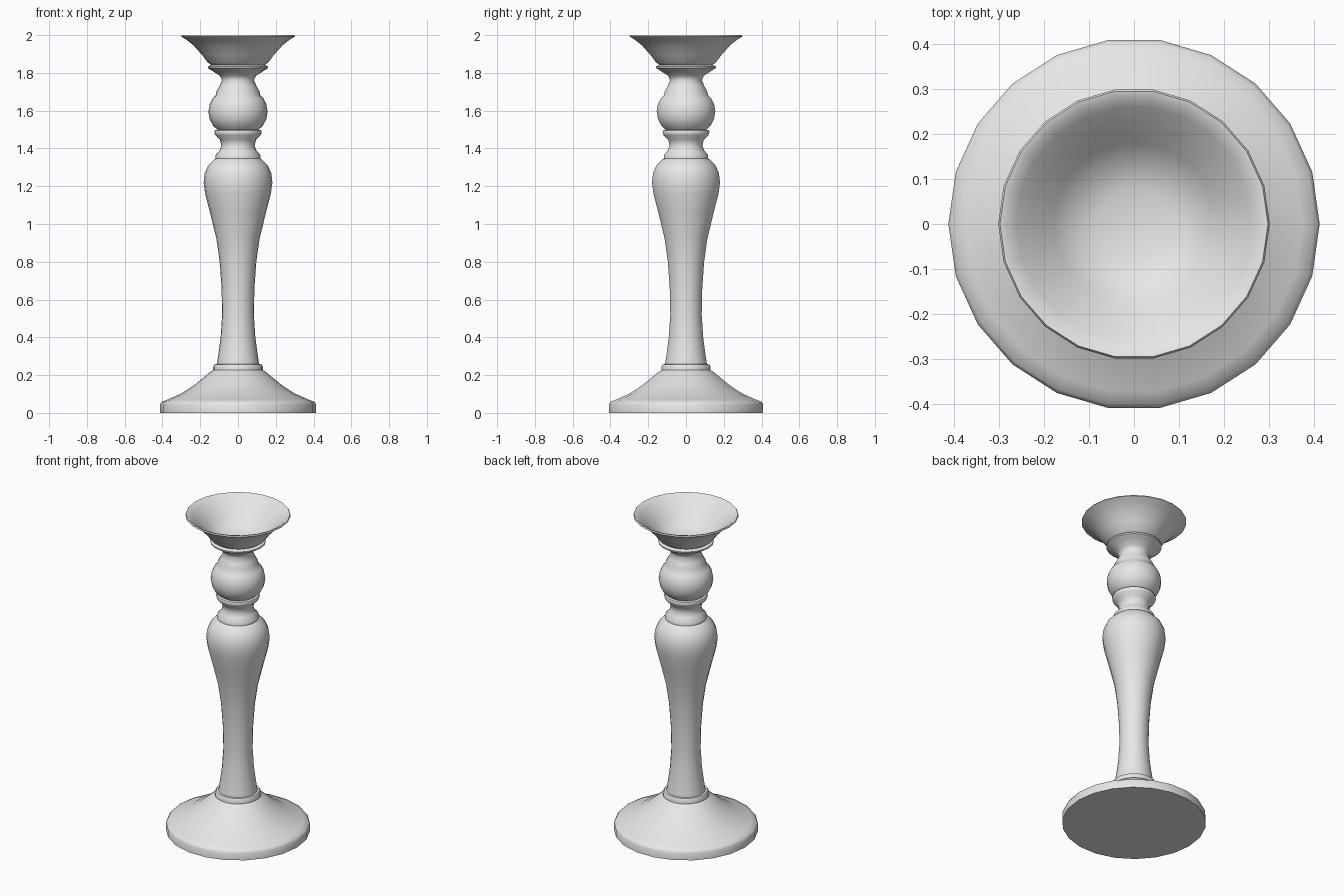
import bpy, bmesh, math

SIDES = 22

ivory = bpy.data.materials.new("pale grey")
ivory.diffuse_color = (0.8, 0.8, 0.8, 1)

# One continuous turned profile: (radius, height)
base = [(0, 0), (.413, 0), (.413, .045), (.405, .058), (.375, .07), (.30, .103),
        (.235, .145), (.18, .19), (.15, .215), (.132, .226), (.132, .245), (.125, .257)]
shaft = [(.112, .258), (.104, .31), (.092, .40), (.084, .52), (.087, .66), (.097, .80),
         (.114, .92), (.148, 1.06), (.174, 1.16), (.182, 1.22), (.176, 1.27),
         (.158, 1.31), (.125, 1.343)]
collar = [(.119, 1.346), (.119, 1.365), (.098, 1.388), (.088, 1.415), (.095, 1.445),
          (.12, 1.47), (.126, 1.485), (.122, 1.496), (.108, 1.499)]
ball = [(.132, 1.52), (.15, 1.555), (.157, 1.595), (.15, 1.635), (.135, 1.665), (.118, 1.681)]
neck = [(.115, 1.70), (.098, 1.73), (.085, 1.762), (.096, 1.785), (.135, 1.81),
        (.159, 1.825), (.16, 1.834), (.142, 1.842)]
cup = [(.16, 1.855), (.19, 1.895), (.235, 1.945), (.27, 1.973), (.302, 1.993), (.298, 2.0),
       (.285, 1.997), (.262, 1.977), (.225, 1.945), (.18, 1.895), (.135, 1.855),
       (.08, 1.838), (0, 1.832)]
profile = base + shaft + collar + ball + neck + cup

# Lathe the profile around z
bm = bmesh.new()
rings = []
for r, z in profile:
    n = SIDES if r else 1
    rings.append([bm.verts.new((r * math.cos(i * math.tau / n),
                                r * math.sin(i * math.tau / n), z)) for i in range(n)])
for a, b in zip(rings, rings[1:]):
    for i in range(SIDES):
        j = (i + 1) % SIDES
        if len(a) == 1:
            bm.faces.new((a[0], b[j], b[i]))
        elif len(b) == 1:
            bm.faces.new((a[i], a[j], b[0]))
        else:
            bm.faces.new((a[i], a[j], b[j], b[i]))
bmesh.ops.recalc_face_normals(bm, faces=bm.faces)

mesh = bpy.data.meshes.new("candlestick")
bm.to_mesh(mesh)
bm.free()
mesh.materials.append(ivory)
obj = bpy.data.objects.new("candlestick", mesh)
bpy.context.collection.objects.link(obj)

# Smooth shading with crisp turned edges
bpy.context.view_layer.objects.active = obj
obj.select_set(True)
bpy.ops.object.shade_smooth_by_angle(angle=math.radians(50))
